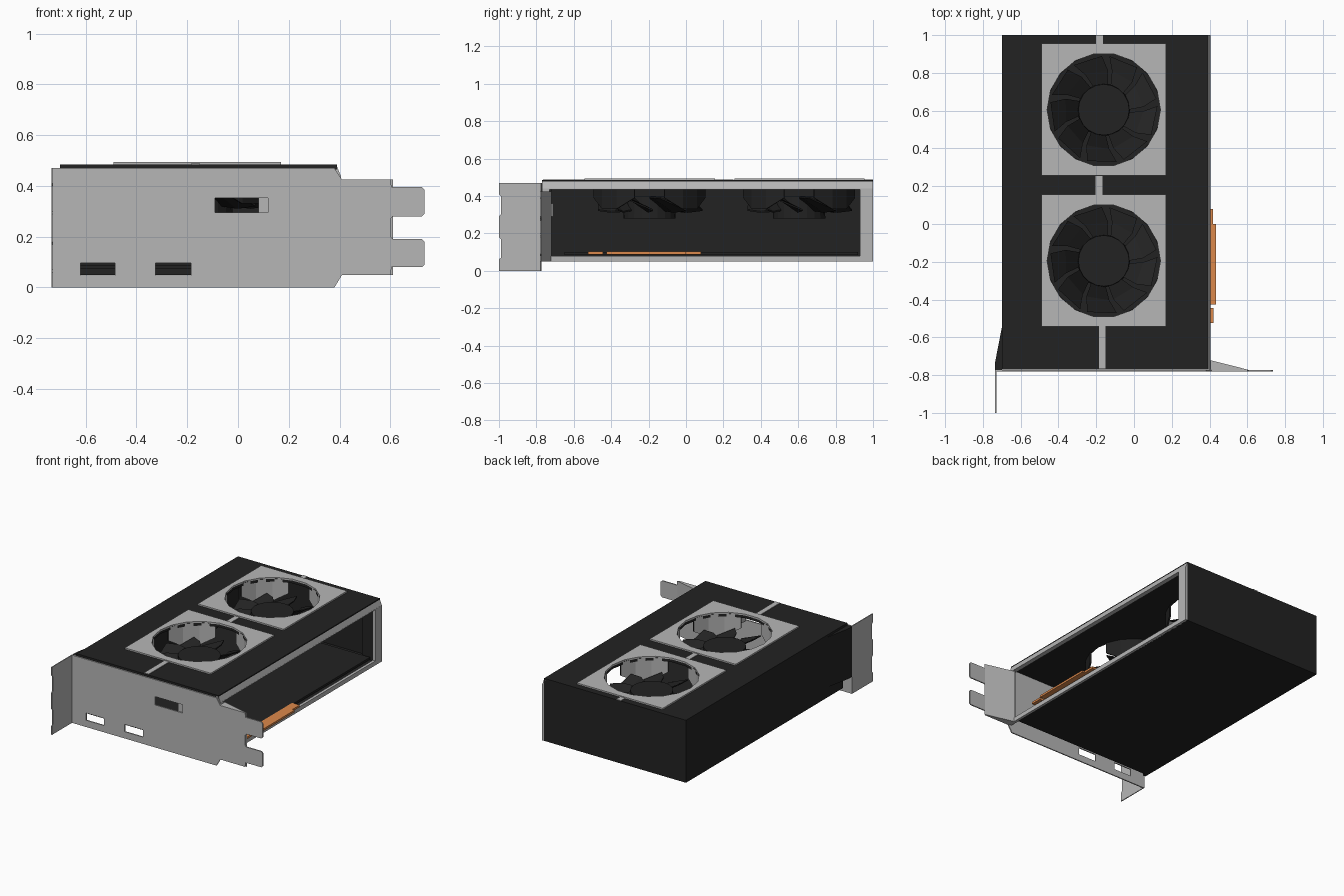
import bpy, bmesh, math
from mathutils import Matrix, Vector

if "Cube" in bpy.data.objects:
    bpy.data.objects.remove(bpy.data.objects["Cube"])


def material(name, rgb):
    m = bpy.data.materials.new(name)
    m.diffuse_color = (*rgb, 1)
    m.use_nodes = True
    m.node_tree.nodes["Principled BSDF"].inputs["Base Color"].default_value = m.diffuse_color
    return m


DARK = material("matte black", (0.016, 0.016, 0.016))
GREY = material("brushed grey", (0.47, 0.47, 0.47))
COPPER = material("copper", (0.72, 0.25, 0.07))


def finish(bm, name, *mats):
    bmesh.ops.recalc_face_normals(bm, faces=bm.faces)
    me = bpy.data.meshes.new(name)
    bm.to_mesh(me)
    bm.free()
    for m in mats:
        me.materials.append(m)
    ob = bpy.data.objects.new(name, me)
    bpy.context.collection.objects.link(ob)
    return ob


def box(name, mat, x, y, z):
    bm = bmesh.new()
    bmesh.ops.create_cube(bm, size=1)
    for v in bm.verts:
        v.co = [(r[0] + r[1]) / 2 + c * (r[1] - r[0]) for r, c in zip((x, y, z), v.co)]
    return finish(bm, name, mat)


def sheet(name, mat, loops, axis, a, b):
    """Flat outline with holes, extruded from a to b along an axis."""
    def place(p, d):
        return {"x": (d, *p), "y": (p[0], d, p[1]), "z": (*p, d)}[axis]
    bm = bmesh.new()
    for loop in loops:
        vs = [bm.verts.new(place(p, a)) for p in loop]
        for i, v in enumerate(vs):
            bm.edges.new((vs[i - 1], v))
    bmesh.ops.triangle_fill(bm, use_beauty=True, use_dissolve=False, edges=bm.edges[:])
    res = bmesh.ops.extrude_face_region(bm, geom=bm.faces[:], use_keep_orig=True)
    shift = Vector(place((0, 0), b - a))
    bmesh.ops.translate(bm, vec=shift, verts=[g for g in res["geom"] if isinstance(g, bmesh.types.BMVert)])
    return finish(bm, name, mat)


def rect(x0, x1, y0, y1):
    return [(x0, y0), (x1, y0), (x1, y1), (x0, y1)]


def circle(cx, cy, r, n=18):
    return [(cx + r * math.cos(math.tau * i / n), cy + r * math.sin(math.tau * i / n)) for i in range(n)]


FX, R = -0.16, 0.30
FANS = {"front": -0.195, "rear": 0.605}

# Shroud: hollow case, open on the right side
sheet("shroud_top", DARK, [rect(-0.70, 0.39, -0.77, 1)] + [circle(FX, y, R) for y in FANS.values()], "z", 0.465, 0.484)
box("shroud_bottom", DARK, (-0.70, 0.39), (-0.70, 0.995), (0.05, 0.075))
box("shroud_left_wall", DARK, (-0.70, -0.68), (-0.72, 0.995), (0.05, 0.47))
box("shroud_back_wall", DARK, (-0.70, 0.39), (0.98, 1), (0.05, 0.47))

# Grey frame around the open side, with a chamfered top rail
sheet("side_frame", GREY, [rect(-0.77, 1, 0.05, 0.44), rect(-0.73, 0.93, 0.08, 0.435)], "x", 0.385, 0.405)
sheet("side_top_rail", GREY, [[(0.37, 0.438), (0.405, 0.438), (0.39, 0.476), (0.37, 0.476)]], "y", -0.77, 1)
box("side_back_lining", DARK, (0.30, 0.386), (0.93, 0.985), (0.06, 0.46))

# Grey trim stripe along the top
for i, (x, y0, y1) in enumerate([(-0.168, -0.765, -0.54), (-0.185, 0.155, 0.255), (-0.183, 0.955, 1)]):
    box(f"trim_stripe_{i}", GREY, (x - 0.018, x + 0.018), (y0, y1), (0.482, 0.488))


def collar(name, cy):
    """Four curved corner guards: grey inside, black outside."""
    bm = bmesh.new()
    for q in range(4):
        rows = []
        for k in range(4):
            a = math.radians(90 * q + 45 + (k - 1.5) * 20)
            low = 0.39 if k in (0, 3) else 0.33
            rows.append([bm.verts.new((FX + r * math.cos(a), cy + r * math.sin(a), z))
                         for r, z in ((R, 0.485), (R, low), (R + 0.01, low), (R + 0.01, 0.485))])
        for s, t in zip(rows, rows[1:]):
            for j in range(4):
                bm.faces.new((s[j], t[j], t[j - 1], s[j - 1]))
        bm.faces.new(rows[0])
        bm.faces.new(rows[-1])
    bmesh.ops.recalc_face_normals(bm, faces=bm.faces)
    for f in bm.faces:
        d = f.calc_center_median() - Vector((FX, cy, 0))
        d.z = 0
        f.material_index = 0 if f.normal.dot(d.normalized()) < -0.5 else 1
    finish(bm, name, GREY, DARK)


def rotor(name, cy, n=9):
    """Hub with pitched, swept blades."""
    bm = bmesh.new()
    bmesh.ops.create_cone(bm, cap_ends=True, segments=20, radius1=0.14, radius2=0.135, depth=0.12,
                          matrix=Matrix.Translation((FX, cy, 0.34)))
    for i in range(n):
        pts = []
        for r, a, z in ((0.13, 0, 0.385), (0.21, 4, 0.39), (0.285, 12, 0.385),
                        (0.285, 44, 0.32), (0.21, 38, 0.31), (0.13, 34, 0.32)):
            t = math.radians(a) + math.tau * i / n
            pts.append((FX + r * math.cos(t), cy + r * math.sin(t), z))
        lo = [bm.verts.new(p) for p in pts]
        hi = [bm.verts.new((p[0], p[1], p[2] + 0.008)) for p in pts]
        for vs in (lo, hi):
            bm.faces.new((vs[0], vs[1], vs[4], vs[5]))
            bm.faces.new((vs[1], vs[2], vs[3], vs[4]))
        for j in range(6):
            bm.faces.new((lo[j - 1], lo[j], hi[j], hi[j - 1]))
    finish(bm, name, DARK)


# Fans: square surround, corner guards and rotor
for side, cy in FANS.items():
    sheet(f"{side}_fan_surround", GREY, [rect(-0.49, 0.17, cy - 0.347, cy + 0.35), circle(FX, cy, R)], "z", 0.483, 0.494)
    collar(f"{side}_fan_guard", cy)
    rotor(f"{side}_fan_rotor", cy)

# Mounting bracket with two tabs and three port cut-outs
outline = [(-0.735, 0), (0.38, 0), (0.41, 0.05), (0.60, 0.05), (0.605, 0.08), (0.725, 0.08), (0.735, 0.09),
           (0.735, 0.18), (0.725, 0.19), (0.61, 0.19), (0.60, 0.20), (0.60, 0.27), (0.61, 0.28), (0.725, 0.28),
           (0.735, 0.29), (0.735, 0.385), (0.725, 0.395), (0.605, 0.395), (0.60, 0.425), (0.41, 0.425),
           (0.38, 0.47), (-0.735, 0.47)]
ports = [rect(-0.62, -0.485, 0.047, 0.097), rect(-0.325, -0.185, 0.047, 0.097), rect(-0.09, 0.118, 0.295, 0.353)]
sheet("bracket", GREY, [outline] + ports, "y", -0.78, -0.772)
box("port_block", GREY, (0.08, 0.125), (-0.771, -0.71), (0.29, 0.36))

# Bent flange on the left, with shallow notches on its free edge
flange = [(-0.775, 0), (-1, 0), (-1, 0.06), (-0.99, 0.07), (-0.99, 0.17), (-1, 0.18), (-1, 0.29),
          (-0.99, 0.30), (-0.99, 0.40), (-1, 0.41), (-1, 0.47), (-0.775, 0.47)]
sheet("bracket_flange", GREY, [flange], "x", -0.735, -0.729)

# Wedges that join the case to the bracket
sheet("left_wedge", DARK, [[(-0.70, -0.55), (-0.735, -0.73), (-0.735, -0.772), (-0.70, -0.772)]], "z", 0.12, 0.468)
sheet("right_wedge", GREY, [[(0.40, -0.72), (0.40, -0.773), (0.61, -0.773)]], "z", 0.05, 0.425)

# Edge connector, in three stepped sections
for i, (y0, y1, x) in enumerate([(-0.525, -0.445, 0.42), (-0.425, 0.0, 0.435), (0.0, 0.08, 0.418)]):
    box(f"edge_connector_{i}", COPPER, (0.36, x), (y0, y1), (0.088, 0.102))
box("circuit_board", DARK, (-0.67, 0.37), (-0.65, 0.92), (0.085, 0.10))
